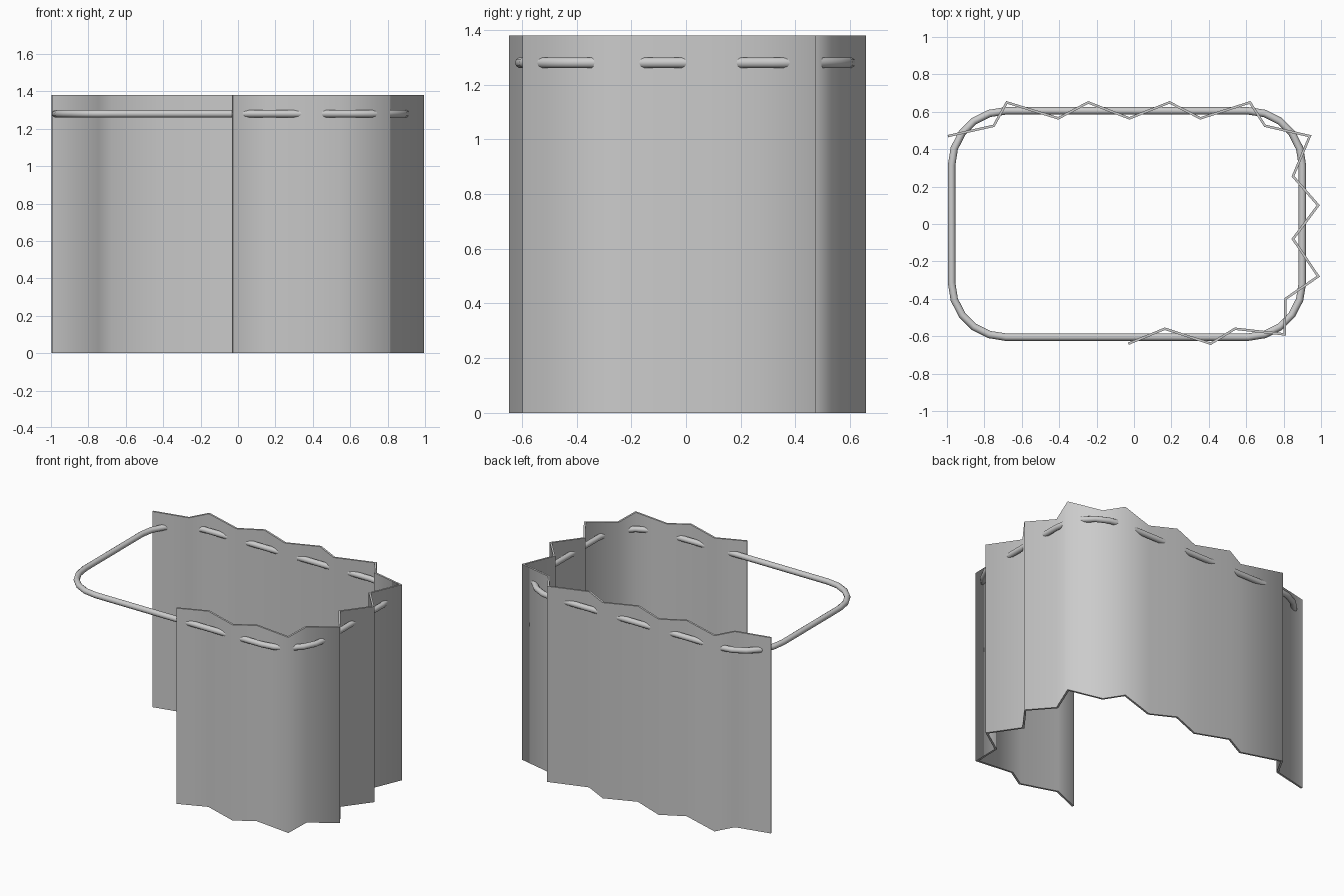
import bpy, bmesh, math

cube = bpy.data.objects.get("Cube")
if cube:
    bpy.data.objects.remove(cube, do_unlink=True)

HEIGHT, CLOTH = 1.38, 0.013
RAIL_Z, RAIL_R = 1.28, 0.02

grey = bpy.data.materials.new("plain grey")
grey.use_nodes = True
grey.diffuse_color = (0.6, 0.6, 0.6, 1)
grey.node_tree.nodes["Principled BSDF"].inputs["Base Color"].default_value = grey.diffuse_color


def select_only(obj):
    bpy.ops.object.select_all(action="DESELECT")
    obj.select_set(True)
    bpy.context.view_layer.objects.active = obj


# Curtain: a folded line pulled upward, then thickened
folds = [(-0.03, -0.64), (0.165, -0.56), (0.41, -0.64), (0.54, -0.56),
         (0.805, -0.59), (0.81, -0.4), (0.985, -0.28), (0.85, -0.08),
         (0.985, 0.1), (0.85, 0.255), (0.94, 0.47), (0.7, 0.525),
         (0.62, 0.65), (0.355, 0.565), (0.19, 0.65), (-0.025, 0.565),
         (-0.245, 0.65), (-0.405, 0.565), (-0.68, 0.65), (-0.75, 0.525),
         (-0.995, 0.47)]
bm = bmesh.new()
line = [bm.verts.new((x, y, 0)) for x, y in folds]
edges = [bm.edges.new(pair) for pair in zip(line, line[1:])]
top = bmesh.ops.extrude_edge_only(bm, edges=edges)["geom"]
bmesh.ops.translate(bm, vec=(0, 0, HEIGHT),
                    verts=[v for v in top if isinstance(v, bmesh.types.BMVert)])
bmesh.ops.recalc_face_normals(bm, faces=bm.faces)
mesh = bpy.data.meshes.new("curtain")
bm.to_mesh(mesh)
bm.free()
curtain = bpy.data.objects.new("curtain", mesh)
bpy.context.collection.objects.link(curtain)
mesh.materials.append(grey)
thick = curtain.modifiers.new("cloth thickness", "SOLIDIFY")
thick.thickness = CLOTH
thick.offset = 0
thick.use_even_offset = True
select_only(curtain)
bpy.ops.object.modifier_apply(modifier=thick.name)

# Soft folds, crisp hems: only hem and side edges stay sharp
bm = bmesh.new()
bm.from_mesh(curtain.data)
bmesh.ops.recalc_face_normals(bm, faces=bm.faces)
for face in bm.faces:
    face.smooth = True
for edge in bm.edges:
    level = abs(edge.verts[0].co.z - edge.verts[1].co.z) < 0.01
    at_end = any(min(e.calc_length() for e in f.edges) < 2 * CLOTH for f in edge.link_faces)
    edge.smooth = not (level or at_end)
bm.to_mesh(curtain.data)
bm.free()

# Rail: a closed rounded rectangle tube
RADIUS, STEPS = 0.29, 5
X_MIN, X_MAX, Y_HALF = -0.975, 0.9, 0.605
centres = [(X_MAX - RADIUS, Y_HALF - RADIUS), (X_MIN + RADIUS, Y_HALF - RADIUS),
           (X_MIN + RADIUS, RADIUS - Y_HALF), (X_MAX - RADIUS, RADIUS - Y_HALF)]
path = []
for corner, (cx, cy) in enumerate(centres):
    for i in range(STEPS + 1):
        a = (corner + i / STEPS) * math.pi / 2
        path.append((cx + RADIUS * math.cos(a), cy + RADIUS * math.sin(a), RAIL_Z, 1))
curve = bpy.data.curves.new("rail", "CURVE")
curve.dimensions = "3D"
curve.bevel_depth = RAIL_R
curve.bevel_resolution = 3
spline = curve.splines.new("POLY")
spline.points.add(len(path) - 1)
for point, co in zip(spline.points, path):
    point.co = co
spline.use_cyclic_u = True
curve.materials.append(grey)
rail = bpy.data.objects.new("rail", curve)
bpy.context.collection.objects.link(rail)
select_only(rail)
bpy.ops.object.convert(target="MESH")
bpy.ops.object.shade_smooth()
